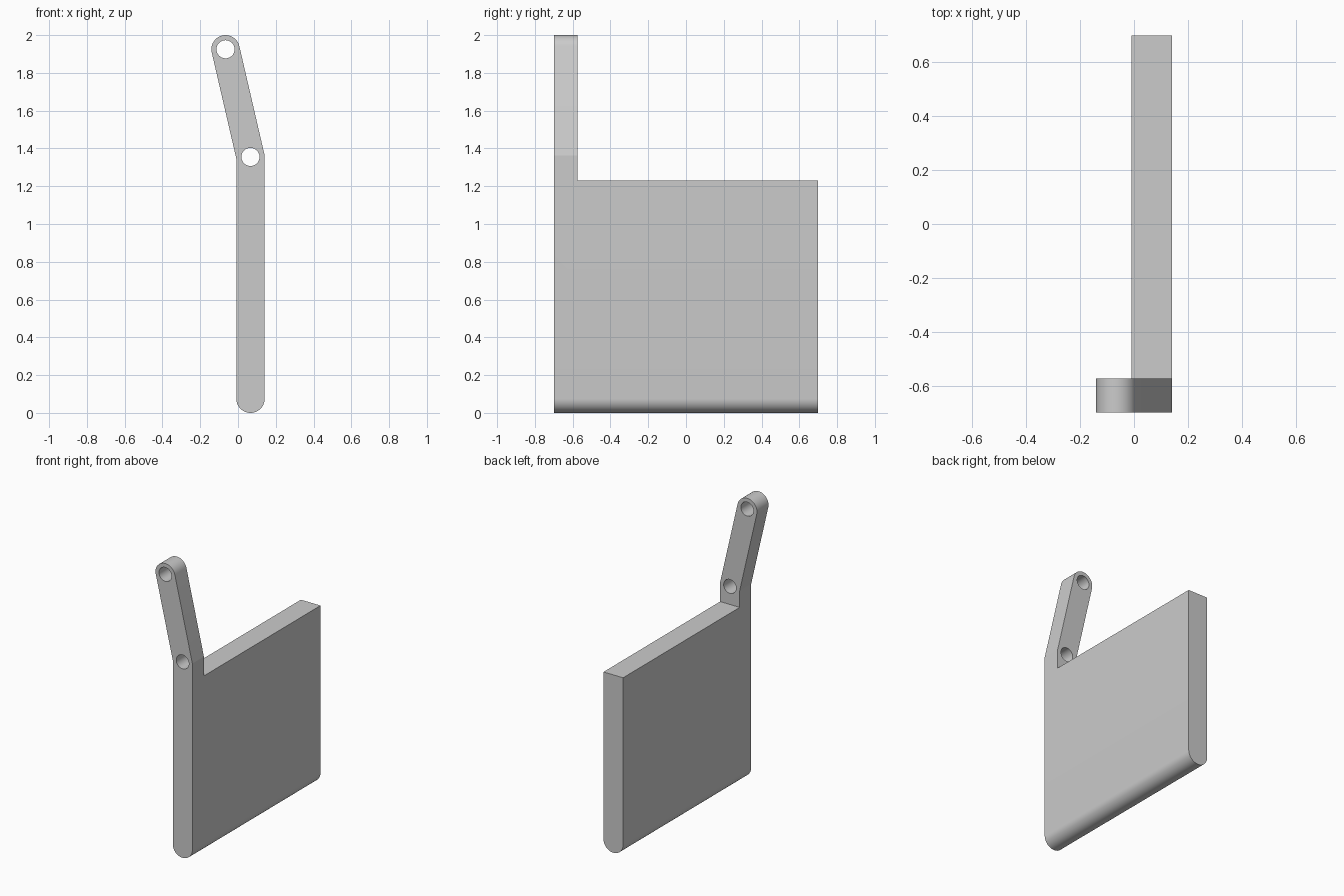
import bpy
import bmesh
from math import pi, cos, sin, tan, atan2
from mathutils import Matrix

cube = bpy.data.objects.get("Cube")
if cube:
    bpy.data.objects.remove(cube, do_unlink=True)

R, HOLE_R = 0.075, 0.048          # bar half thickness, pin hole radius
FRONT, BACK = -0.70, 0.70
ARM_BACK, PLATE_TOP = -0.574, 1.23
BASE, PIVOT, TIP = (0.066, R), (0.066, 1.355), (-0.066, 1.925)
STEPS = 24

grey = bpy.data.materials.new("Light grey")
grey.use_nodes = True
grey.diffuse_color = (0.6, 0.6, 0.6, 1)
grey.node_tree.nodes["Principled BSDF"].inputs["Base Color"].default_value = (0.6, 0.6, 0.6, 1)


def make_object(name, bm):
    bmesh.ops.recalc_face_normals(bm, faces=bm.faces[:])
    mesh = bpy.data.meshes.new(name)
    bm.to_mesh(mesh)
    bm.free()
    obj = bpy.data.objects.new(name, mesh)
    mesh.materials.append(grey)
    bpy.context.collection.objects.link(obj)
    return obj


def arc(center, start):
    """Half circle of profile points, counterclockwise from start."""
    return [(center[0] + R * cos(start + pi * i / STEPS),
             center[1] + R * sin(start + pi * i / STEPS)) for i in range(STEPS + 1)]


def cut(target, cutter):
    cutter.hide_render = True
    mod = target.modifiers.new("Cut", 'BOOLEAN')
    mod.operation = 'DIFFERENCE'
    mod.solver = 'EXACT'
    mod.object = cutter
    bpy.context.view_layer.objects.active = target
    bpy.ops.object.modifier_apply(modifier=mod.name)
    bpy.data.objects.remove(cutter, do_unlink=True)


# Bent bar profile: round foot, mitred bend, round tip
lean = atan2(PIVOT[0] - TIP[0], TIP[1] - PIVOT[1])
miter = R * tan(lean / 2)
profile = (arc(BASE, pi)
           + [(PIVOT[0] + R, PIVOT[1] + miter)]
           + arc(TIP, lean)
           + [(PIVOT[0] - R, PIVOT[1] - miter)])
bm = bmesh.new()
face = bm.faces.new([bm.verts.new((x, FRONT, z)) for x, z in profile])
swept = bmesh.ops.extrude_face_region(bm, geom=[face])["geom"]
bmesh.ops.translate(bm, vec=(0, BACK - FRONT, 0),
                    verts=[v for v in swept if isinstance(v, bmesh.types.BMVert)])
body = make_object("plate_with_bent_arm", bm)

# Notch that leaves the arm only at the front
bm = bmesh.new()
bmesh.ops.create_cube(bm, size=2)
bmesh.ops.translate(bm, vec=(0, ARM_BACK + 1, PLATE_TOP + 1), verts=bm.verts[:])
cut(body, make_object("notch_cutter", bm))

# Pin holes through the arm
for x, z in (PIVOT, TIP):
    bm = bmesh.new()
    bmesh.ops.create_cone(bm, cap_ends=True, segments=48, radius1=HOLE_R, radius2=HOLE_R,
                          depth=0.4, matrix=Matrix.Translation((x, (FRONT + ARM_BACK) / 2, z))
                          @ Matrix.Rotation(pi / 2, 4, 'X'))
    cut(body, make_object("hole_cutter", bm))

bpy.ops.object.select_all(action='DESELECT')
body.select_set(True)
bpy.context.view_layer.objects.active = body
bpy.ops.object.shade_smooth_by_angle(angle=pi / 18)
